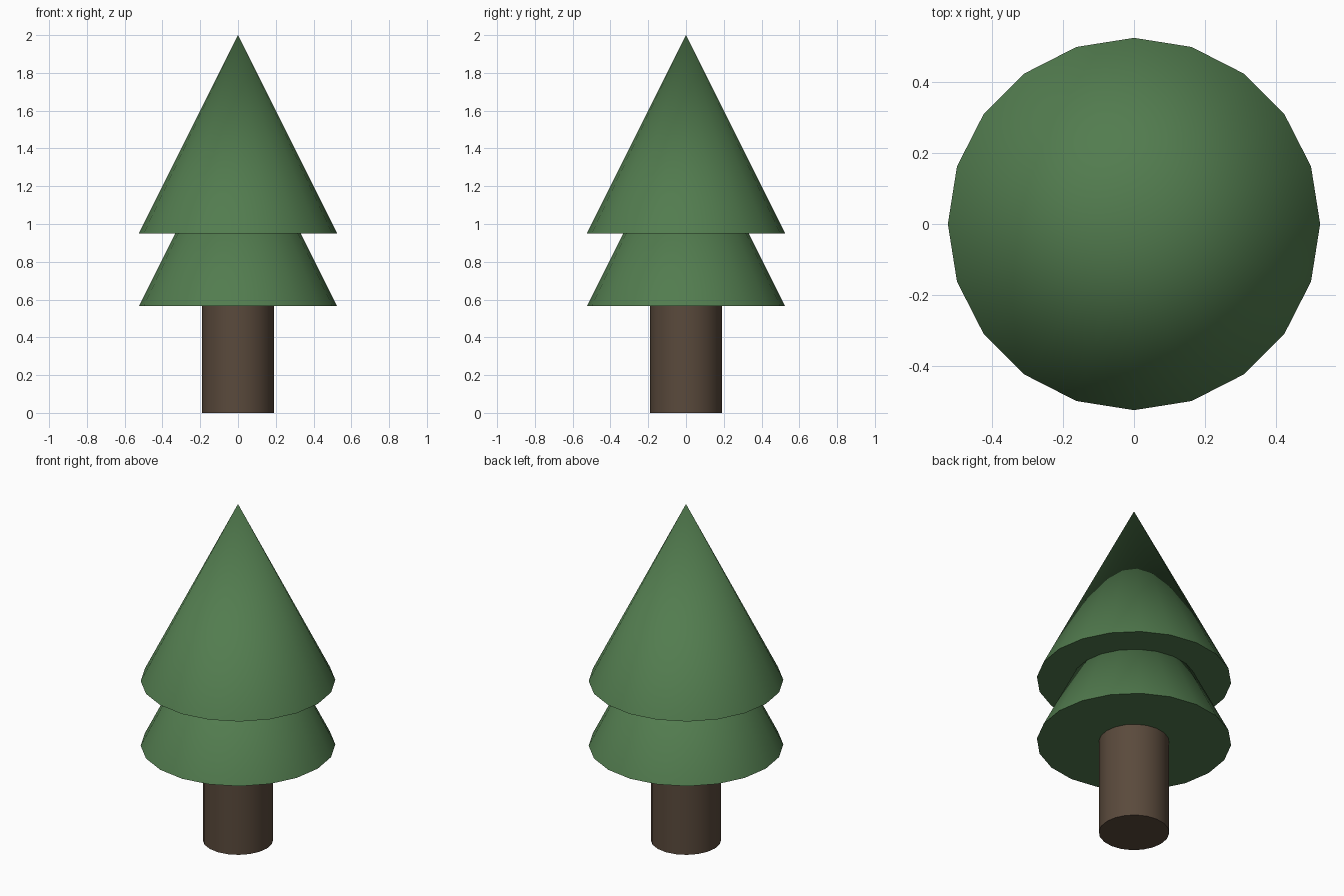
import bpy
import math

SIDES = 20

# Remove the default cube
cube = bpy.data.objects.get("Cube")
if cube:
    bpy.data.objects.remove(cube, do_unlink=True)


def make_material(name, colour):
    mat = bpy.data.materials.new(name)
    mat.use_nodes = True
    mat.diffuse_color = colour
    mat.node_tree.nodes["Principled BSDF"].inputs["Base Color"].default_value = colour
    return mat


def finish(name, mat):
    obj = bpy.context.object
    obj.name = obj.data.name = name
    obj.data.materials.append(mat)
    bpy.ops.object.shade_smooth_by_angle(angle=math.radians(30))


def add_foliage(name, base_z, radius, height, mat):
    bpy.ops.mesh.primitive_cone_add(
        vertices=SIDES, radius1=radius, radius2=0, depth=height,
        location=(0, 0, base_z + height / 2))
    finish(name, mat)


leaf_green = make_material("leaf_green", (0.085, 0.202, 0.078, 1))
bark_brown = make_material("bark_brown", (0.102, 0.068, 0.045, 1))

# Trunk, its top tucked just inside the lower foliage
trunk_height = 0.6
bpy.ops.mesh.primitive_cylinder_add(
    vertices=SIDES, radius=0.19, depth=trunk_height,
    location=(0, 0, trunk_height / 2))
finish("trunk", bark_brown)

# Two equal overlapping tiers of foliage
add_foliage("lower_foliage", 0.565, 0.525, 1.05, leaf_green)
add_foliage("upper_foliage", 0.95, 0.525, 1.05, leaf_green)
